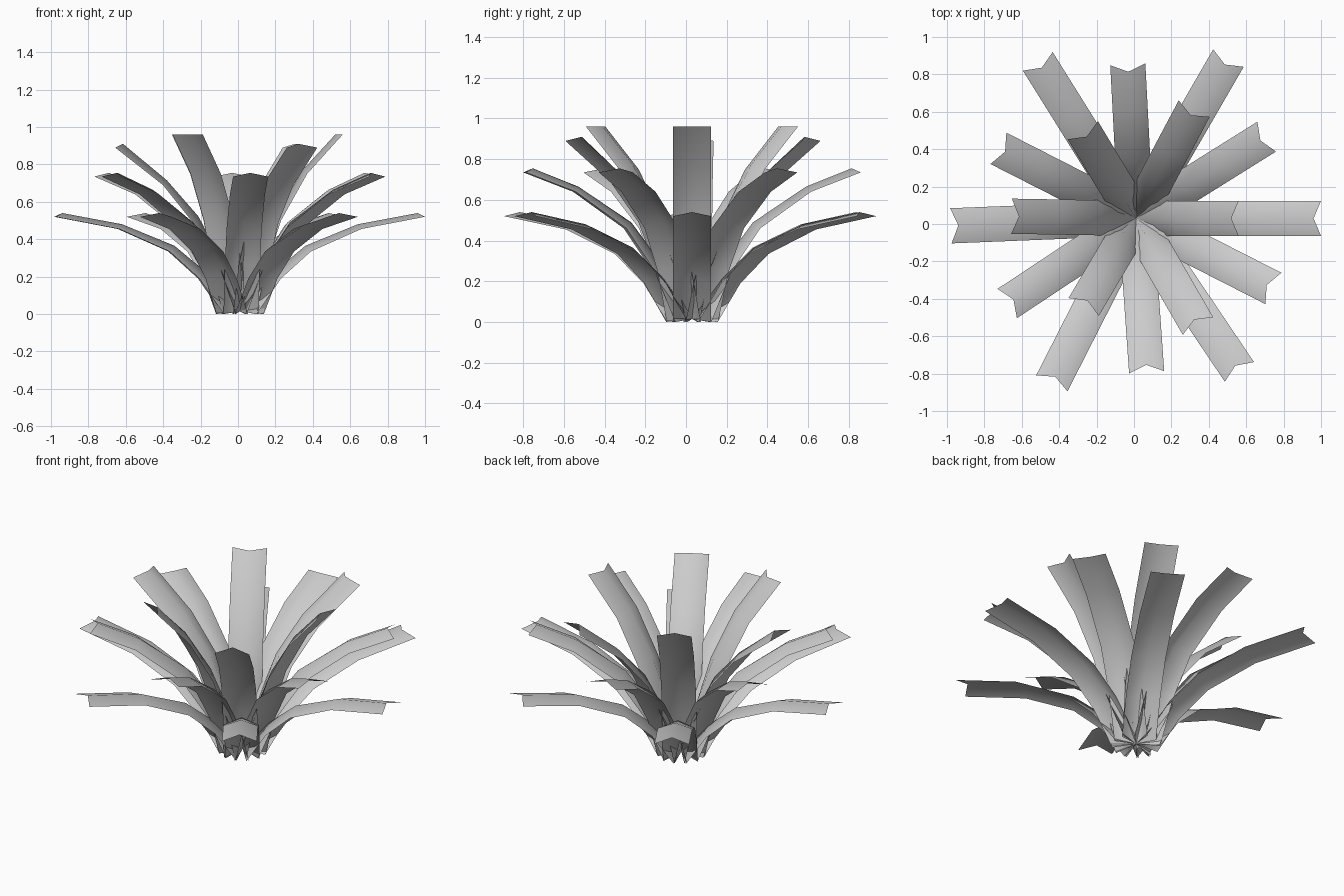
import bpy, bmesh, math
from mathutils import Matrix, Vector

cube = bpy.data.objects.get("Cube")
if cube:
    bpy.data.objects.remove(cube, do_unlink=True)

leaf_grey = bpy.data.materials.new("leaf_grey")
leaf_grey.use_nodes = True
COLOR = (0.6, 0.6, 0.6, 1)
leaf_grey.diffuse_color = COLOR
leaf_grey.node_tree.nodes["Principled BSDF"].inputs["Base Color"].default_value = COLOR

CENTRE = Vector((0.01, 0.03, 0))
HALF_WIDTH = 0.094
# Ridge position relative to the side edges: deep fold at the root, shallow at the tip
FOLD = [(-0.09, 0.015), (-0.05, 0.025), (-0.03, 0.03), (-0.02, 0.025), (-0.04, 0.02)]

# Each tier: side-edge path as (radius, height), then blade angles in degrees
TIERS = {
    "low_leaf": ([(0.09, 0), (0.22, 0.19), (0.38, 0.335), (0.65, 0.455), (0.99, 0.52)],
                 [0, 60, 122, 182.3, 243, 304]),
    "middle_leaf": ([(0.09, 0), (0.19, 0.25), (0.33, 0.46), (0.58, 0.64), (0.825, 0.735)],
                    [32, 93, 153, 213.5, 274, 333]),
    "upper_leaf": ([(0.09, 0), (0.15, 0.26), (0.25, 0.49), (0.41, 0.69), (0.665, 0.89)],
                   [62, 179, 300]),
    "top_leaf": ([(0.09, 0), (0.14, 0.26), (0.22, 0.5), (0.36, 0.75), (0.55, 0.96)],
                 [0, 121, 239.5]),
}


def make_leaf(name, path, angle):
    """Long strip folded along a raised centre ridge, with a notched tip."""
    turn = Matrix.Translation(CENTRE) @ Matrix.Rotation(math.radians(angle), 4, "Z")
    bm = bmesh.new()
    rows = []
    for (r, z), (dr, dz) in zip(path, FOLD):
        if z == path[-1][1] and name.startswith("top"):
            dz = 0
        section = [(r, -HALF_WIDTH, z), (r + dr, 0, z + dz), (r, HALF_WIDTH, z)]
        rows.append([bm.verts.new(turn @ Vector(p)) for p in section])
    for low, high in zip(rows, rows[1:]):
        for i in range(2):
            bm.faces.new((low[i], high[i], high[i + 1], low[i + 1]))
    for face in bm.faces:
        face.smooth = True
    mesh = bpy.data.meshes.new(name)
    bm.to_mesh(mesh)
    bm.free()
    mesh.materials.append(leaf_grey)
    leaf = bpy.data.objects.new(name, mesh)
    bpy.context.collection.objects.link(leaf)


for tier, (path, angles) in TIERS.items():
    for number, angle in enumerate(angles, 1):
        make_leaf(f"{tier}_{number}", path, angle)
